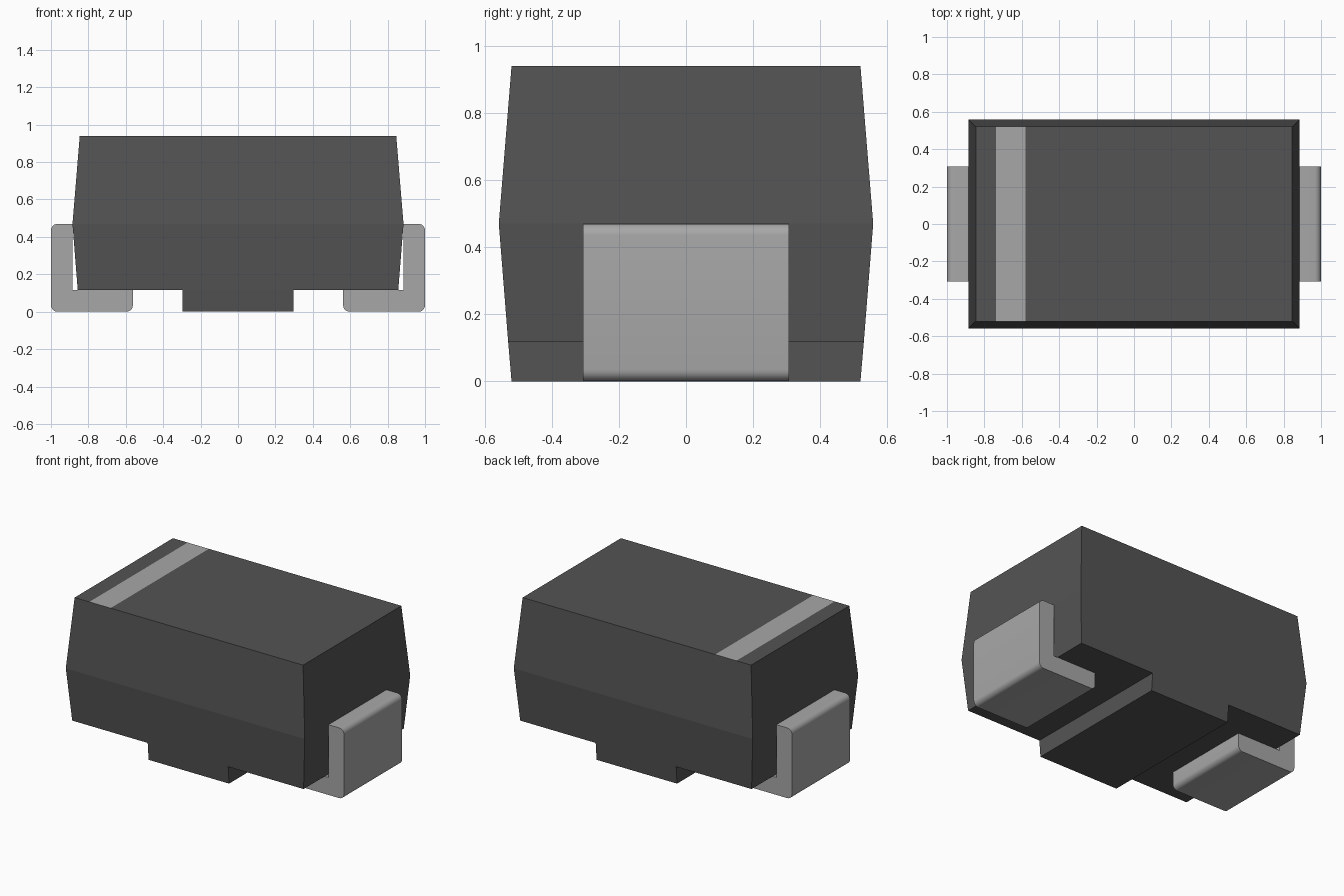
import bpy, bmesh, math

if "Cube" in bpy.data.objects:
    bpy.data.objects.remove(bpy.data.objects["Cube"], do_unlink=True)


def material(name, value):
    m = bpy.data.materials.new(name)
    m.use_nodes = True
    col = (value, value, value, 1)
    m.diffuse_color = col
    m.node_tree.nodes["Principled BSDF"].inputs["Base Color"].default_value = col
    return m


DARK = material("dark grey plastic", 0.088)
SILVER = material("silver grey", 0.39)


def finish(bm, name, *mats):
    bmesh.ops.recalc_face_normals(bm, faces=bm.faces[:])
    me = bpy.data.meshes.new(name)
    bm.to_mesh(me)
    bm.free()
    for m in mats:
        me.materials.append(m)
    ob = bpy.data.objects.new(name, me)
    bpy.context.scene.collection.objects.link(ob)
    return ob


def loft(levels):
    """Closed solid through centred rectangles (half x, half y, z)."""
    bm = bmesh.new()
    rings = [[bm.verts.new((sx * hx, sy * hy, z))
              for sx, sy in ((-1, -1), (1, -1), (1, 1), (-1, 1))]
             for hx, hy, z in levels]
    for low, high in zip(rings, rings[1:]):
        for i in range(4):
            j = (i + 1) % 4
            bm.faces.new((low[i], low[j], high[j], high[i]))
    bm.faces.new(rings[0][::-1])
    bm.faces.new(rings[-1])
    return bm


TOP, MID, BASE = 0.94, 0.47, 0.117

# Tapered body, with the polarity band cut into its top face
bm = loft([(0.857, 0.53, BASE), (0.885, 0.558, MID), (0.846, 0.52, TOP)])
for x in (-0.737, -0.58):
    top = [f for f in bm.faces if f.calc_center_median().z > TOP - 0.01]
    edges = list({e for f in top for e in f.edges})
    bmesh.ops.bisect_plane(bm, geom=top + edges, plane_co=(x, 0, 0), plane_no=(1, 0, 0))
for f in bm.faces:
    c = f.calc_center_median()
    f.material_index = int(c.z > TOP - 0.01 and -0.737 < c.x < -0.58)
finish(bm, "body", DARK, SILVER)

# Standoff pad under the body, continuing the side taper
finish(loft([(0.298, 0.52, 0), (0.298, 0.53, BASE)]), "standoff_pad", DARK)


def lead(name, side, r=0.035, steps=6):
    """L-shaped terminal: profile corners (x, z, rounded), extruded in y."""
    def arc(cx, cz, start):
        return [(cx + r * math.cos(math.radians(start + 90 * i / steps)),
                 cz + r * math.sin(math.radians(start + 90 * i / steps)))
                for i in range(steps + 1)]
    foot, outer, inner = 0.562, 1.0, 0.885
    pts = ([(inner, BASE), (foot, BASE)]
           + arc(foot + r, r, 180) + arc(outer - r, r, 270)
           + arc(outer - r, MID - r, 0) + [(inner, MID)])
    bm = bmesh.new()
    face = bm.faces.new([bm.verts.new((side * x, -0.307, z)) for x, z in pts])
    new = bmesh.ops.extrude_face_region(bm, geom=[face])["geom"]
    bmesh.ops.translate(bm, vec=(0, 0.614, 0),
                        verts=[v for v in new if isinstance(v, bmesh.types.BMVert)])
    ob = finish(bm, name, SILVER)
    bpy.ops.object.select_all(action="DESELECT")
    ob.select_set(True)
    bpy.context.view_layer.objects.active = ob
    bpy.ops.object.shade_smooth_by_angle(angle=math.radians(30))


# Terminals at both ends
lead("left_terminal", 1)
lead("right_terminal", -1)
